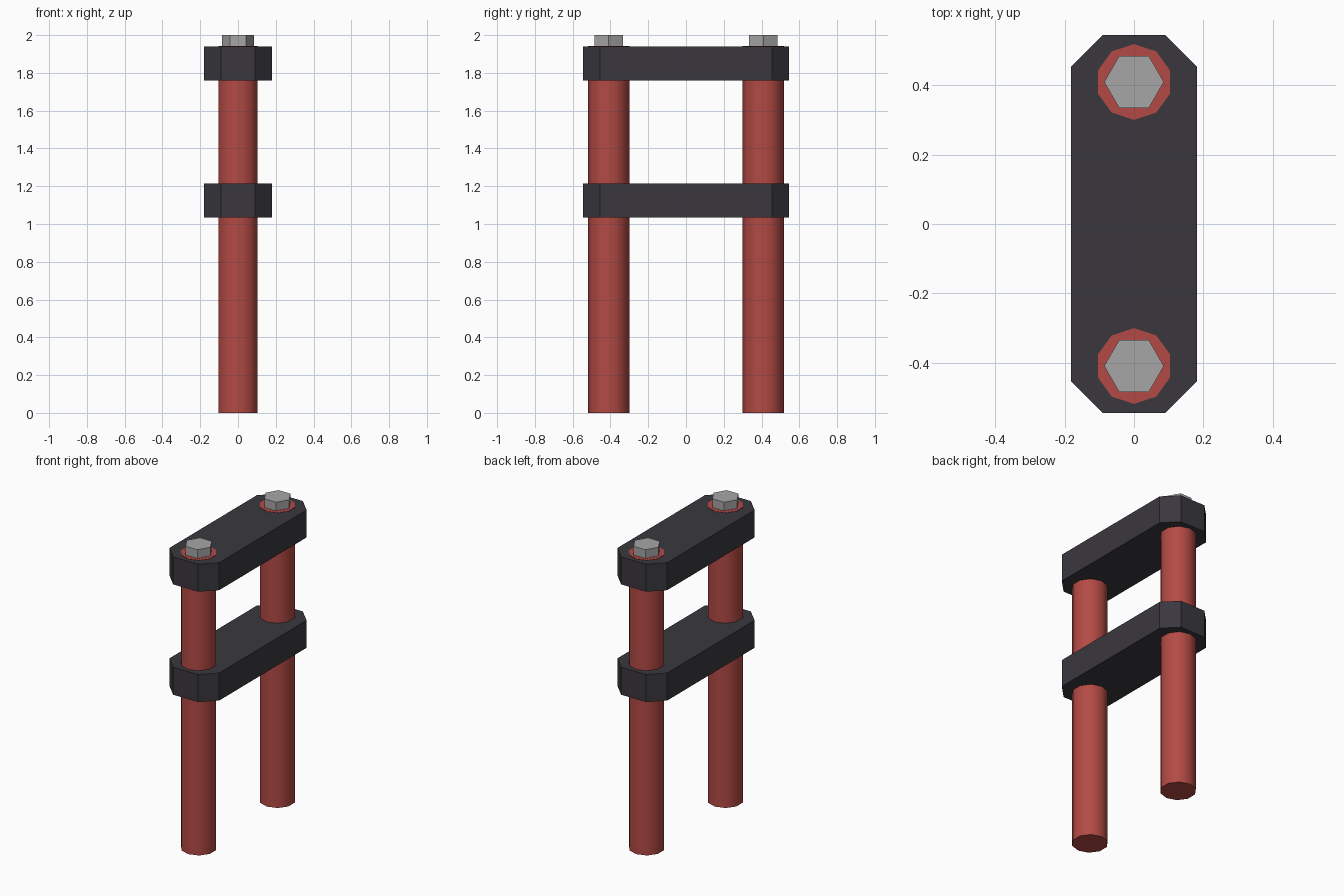
import bpy, bmesh, math

if "Cube" in bpy.data.objects:
    bpy.data.objects.remove(bpy.data.objects["Cube"])


def material(name, rgb):
    m = bpy.data.materials.new(name)
    m.diffuse_color = (*rgb, 1)
    m.use_nodes = True
    m.node_tree.nodes["Principled BSDF"].inputs["Base Color"].default_value = m.diffuse_color
    return m


RED = material("red", (0.45, 0.068, 0.058))
CHARCOAL = material("charcoal", (0.042, 0.039, 0.048))
STEEL = material("steel grey", (0.38, 0.38, 0.38))


def prism(name, outline, z0, z1, mat):
    """Extrude a closed xy outline from z0 up to z1."""
    bm = bmesh.new()
    base = bm.faces.new([bm.verts.new((x, y, z0)) for x, y in outline])
    top = bmesh.ops.extrude_face_region(bm, geom=[base])
    verts = [v for v in top["geom"] if isinstance(v, bmesh.types.BMVert)]
    bmesh.ops.translate(bm, verts=verts, vec=(0, 0, z1 - z0))
    bmesh.ops.recalc_face_normals(bm, faces=bm.faces)
    mesh = bpy.data.meshes.new(name)
    bm.to_mesh(mesh)
    bm.free()
    mesh.materials.append(mat)
    ob = bpy.data.objects.new(name, mesh)
    bpy.context.collection.objects.link(ob)
    return ob


def ring(sides, radius, cy, start):
    step = 2 * math.pi / sides
    return [(radius * math.cos(start + i * step),
             cy + radius * math.sin(start + i * step)) for i in range(sides)]


# Clamp plates with chamfered corners
W, L, C = 0.181, 0.544, 0.09
plate = [(W, -L + C), (W, L - C), (W - C, L), (-W + C, L),
         (-W, L - C), (-W, -L + C), (-W + C, -L), (W - C, -L)]
prism("lower_plate", plate, 1.034, 1.215, CHARCOAL)
prism("upper_plate", plate, 1.76, 1.941, CHARCOAL)

for side, cy in (("front", -0.409), ("back", 0.409)):
    # Ten-sided tube, showing through the upper plate
    tube = prism(side + "_tube", ring(10, 0.109, cy, math.pi / 2), 0, 1.943, RED)
    bpy.ops.object.select_all(action='DESELECT')
    tube.select_set(True)
    bpy.context.view_layer.objects.active = tube
    bpy.ops.object.shade_smooth_by_angle(angle=math.radians(40))
    # Hexagonal bolt head
    prism(side + "_bolt", ring(6, 0.086, cy, 0), 1.93, 2.0, STEEL)
